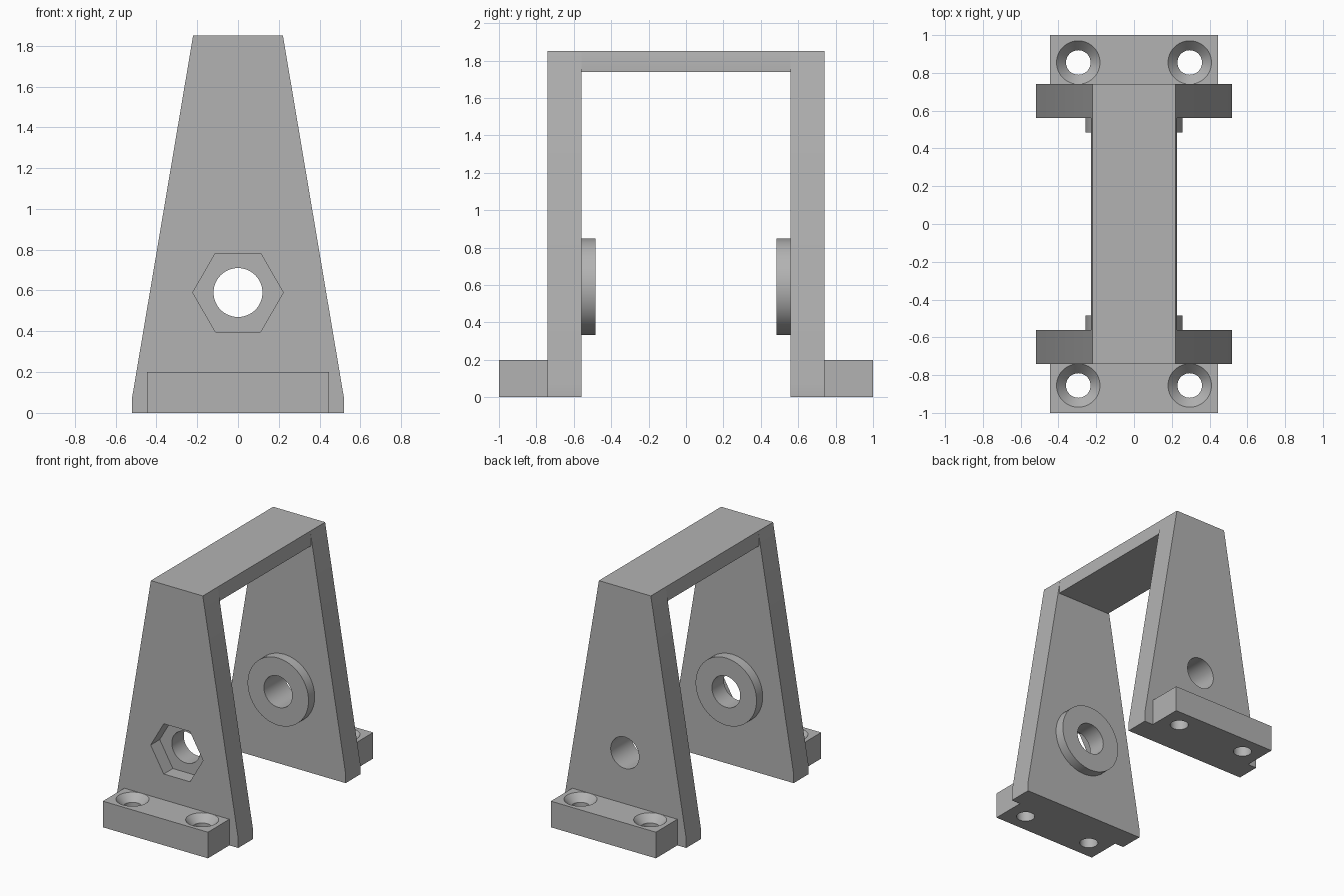
import bpy
import bmesh
from math import cos, sin, pi, radians
from mathutils import Matrix

cube = bpy.data.objects.get("Cube")
if cube:
    bpy.data.objects.remove(cube, do_unlink=True)

grey = bpy.data.materials.new("plain grey")
grey.use_nodes = True
COLOUR = (0.45, 0.45, 0.45, 1)
grey.diffuse_color = COLOUR
grey.node_tree.nodes["Principled BSDF"].inputs["Base Color"].default_value = COLOUR

HOLE_Z = 0.59
HOLE_R = 0.12
SEGMENTS = 64


def finish(name, bm):
    bmesh.ops.recalc_face_normals(bm, faces=bm.faces)
    mesh = bpy.data.meshes.new(name)
    bm.to_mesh(mesh)
    bm.free()
    mesh.materials.append(grey)
    obj = bpy.data.objects.new(name, mesh)
    bpy.context.collection.objects.link(obj)
    return obj


def prism(name, outline, y0, y1):
    """Extrude an (x, z) outline from y0 to y1."""
    bm = bmesh.new()
    face = bm.faces.new([bm.verts.new((x, y0, z)) for x, z in outline])
    ext = bmesh.ops.extrude_face_region(bm, geom=[face])
    verts = [v for v in ext["geom"] if isinstance(v, bmesh.types.BMVert)]
    bmesh.ops.translate(bm, verts=verts, vec=(0, y1 - y0, 0))
    return finish(name, bm)


def mirrored(half):
    """Complete a right-hand half outline across x = 0."""
    return half + [(-x, z) for x, z in reversed(half)]


def circle(radius):
    return [(radius * cos(2 * pi * i / SEGMENTS), HOLE_Z + radius * sin(2 * pi * i / SEGMENTS))
            for i in range(SEGMENTS)]


def screw_cutter(x, y):
    """Vertical clearance hole with a countersink at the top, as a spun profile."""
    profile = [(0, -0.1), (0.065, -0.1), (0.065, 0.145), (0.115, 0.2), (0.115, 0.3), (0, 0.3)]
    bm = bmesh.new()
    verts = [bm.verts.new((r, 0, z)) for r, z in profile]
    edges = [bm.edges.new(pair) for pair in zip(verts, verts[1:])]
    bmesh.ops.spin(bm, geom=verts + edges, cent=(0, 0, 0), axis=(0, 0, 1),
                   angle=2 * pi, steps=48)
    bmesh.ops.remove_doubles(bm, verts=bm.verts, dist=0.0001)
    bmesh.ops.transform(bm, matrix=Matrix.Translation((x, y, 0)), verts=bm.verts)
    return finish("screw_cutter", bm)


def cut(obj, cutters):
    """Subtract each cutter from the part, then discard it."""
    bpy.context.view_layer.objects.active = obj
    for cutter in cutters:
        cutter.hide_render = True
        mod = obj.modifiers.new("cut", "BOOLEAN")
        mod.operation = "DIFFERENCE"
        mod.solver = "EXACT"
        mod.object = cutter
        bpy.ops.object.modifier_apply(modifier=mod.name)
        bpy.data.objects.remove(cutter, do_unlink=True)


def axle_cutter():
    return prism("axle_cutter", circle(HOLE_R), -1.2, 1.2)


parts = []
plate_outline = mirrored([(0.52, 0), (0.52, 0.07), (0.22, 1.85)])
foot_outline = mirrored([(0.445, 0), (0.445, 0.2)])

for label, side in (("front", -1), ("back", 1)):
    # Tapered upright with axle hole
    plate = prism(label + "_upright", plate_outline, side * 0.56, side * 0.74)
    cutters = [axle_cutter()]
    if label == "front":
        # Hexagonal nut pocket in the outer face
        hexagon = [(0.222 * cos(i * pi / 3), HOLE_Z + 0.222 * sin(i * pi / 3)) for i in range(6)]
        cutters.append(prism("nut_cutter", hexagon, -0.9, -0.63))
    cut(plate, cutters)

    # Round boss on the inner face
    boss = prism(label + "_boss", circle(0.258), side * 0.485, side * 0.56)
    cut(boss, [axle_cutter()])

    # Mounting foot with two countersunk screw holes
    foot = prism(label + "_foot", foot_outline, side * 0.74, side * 1.0)
    cut(foot, [screw_cutter(x, side * 0.855) for x in (-0.295, 0.295)])
    parts += [plate, boss, foot]

# Bridge joining the uprights at the top
bridge_outline = mirrored([(0.228, 1.74), (0.228, 1.80), (0.22, 1.85)])
parts.append(prism("top_bridge", bridge_outline, -0.56, 0.56))

# Smooth round walls, crisp edges
bpy.ops.object.select_all(action="DESELECT")
for obj in parts:
    obj.select_set(True)
bpy.context.view_layer.objects.active = parts[0]
bpy.ops.object.shade_smooth_by_angle(angle=radians(25))
for obj in parts:
    obj.select_set(False)
